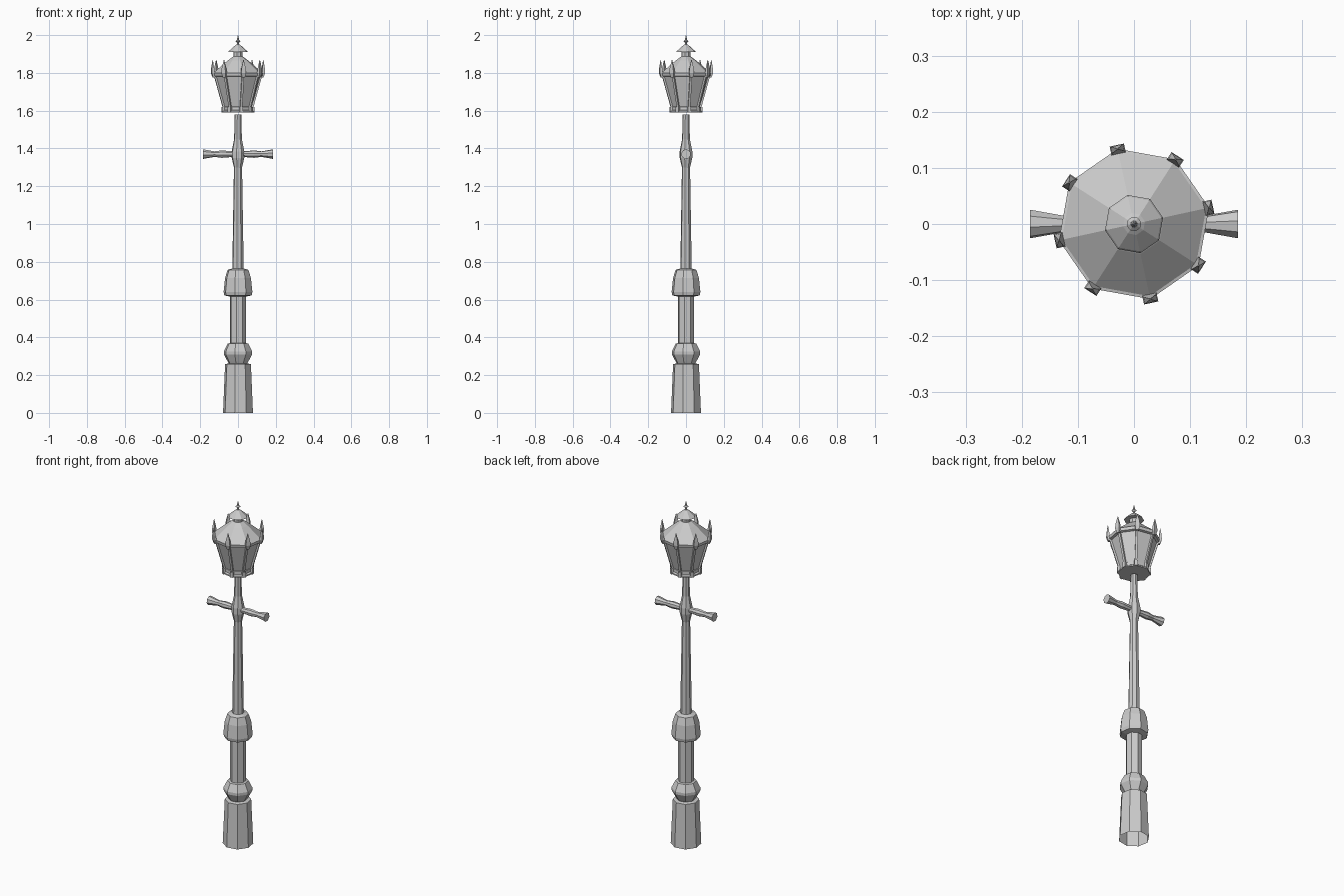
import bpy, bmesh, math
from mathutils import Matrix, Vector

cube = bpy.data.objects.get("Cube")
if cube:
    bpy.data.objects.remove(cube)

grey = bpy.data.materials.new("light grey metal")
grey.use_nodes = True
colour = (0.6, 0.6, 0.6, 1)
grey.diffuse_color = colour
grey.node_tree.nodes["Principled BSDF"].inputs["Base Color"].default_value = colour

POLE_TURN = math.radians(-12.3)
LAMP_TURN = math.radians(12.3)
SIDES = 8


def finish(name, bm):
    bmesh.ops.recalc_face_normals(bm, faces=bm.faces)
    mesh = bpy.data.meshes.new(name)
    bm.to_mesh(mesh)
    bm.free()
    mesh.materials.append(grey)
    obj = bpy.data.objects.new(name, mesh)
    bpy.context.collection.objects.link(obj)
    return obj


def lathe(name, profile, turn, matrix=Matrix(), bottom=True, top=True):
    """Eight-sided flat-faced turning from (radius, height) pairs."""
    bm = bmesh.new()
    rings = []
    for r, z in profile:
        ring = []
        for i in range(SIDES):
            a = turn + i * math.tau / SIDES
            ring.append(bm.verts.new(matrix @ Vector((r * math.cos(a), r * math.sin(a), z))))
        rings.append(ring)
    for low, high in zip(rings, rings[1:]):
        for i in range(SIDES):
            j = (i + 1) % SIDES
            bm.faces.new((low[i], low[j], high[j], high[i]))
    if bottom:
        bm.faces.new(rings[0])
    if top:
        bm.faces.new(rings[-1])
    return finish(name, bm)


def corner_bars(name, sections):
    """A bar at each lantern corner; sections are (radius, height, half width, half depth)."""
    bm = bmesh.new()
    for k in range(SIDES):
        spin = Matrix.Rotation(LAMP_TURN + k * math.tau / SIDES, 4, 'Z')
        rings = [[bm.verts.new(spin @ Vector((r + sx * d, sy * w, z)))
                  for sx, sy in ((-1, -1), (1, -1), (1, 1), (-1, 1))]
                 for r, z, w, d in sections]
        for low, high in zip(rings, rings[1:]):
            for i in range(4):
                j = (i + 1) % 4
                bm.faces.new((low[i], low[j], high[j], high[i]))
        bm.faces.new(rings[0])
        bm.faces.new(rings[-1])
    return finish(name, bm)


# Post
lathe("base", [(.081, 0), (.07, .258), (.05, .262)], POLE_TURN, bottom=False, top=False)
lathe("lower_collar", [(.05, .262), (.056, .272), (.077, .31), (.077, .325), (.056, .367), (.04, .37)], POLE_TURN)
lathe("lower_shaft", [(.043, .36), (.043, .63)], POLE_TURN)
lathe("upper_collar", [(.04, .615), (.074, .622), (.078, .64), (.07, .715), (.056, .757), (.03, .765)], POLE_TURN)
lathe("upper_shaft", [(.031, .755), (.022, 1.3), (.034, 1.35), (.034, 1.385),
                      (.021, 1.45), (.018, 1.58)], POLE_TURN)

# Ladder arms, flared at the ends
arm = [(.016, 0), (.016, .035), (.02, .085), (.015, .125), (.026, .185)]
for name, angle in (("left_arm", 90), ("right_arm", -90)):
    place = Matrix.Translation((0, 0, 1.37)) @ Matrix.Rotation(math.radians(angle), 4, 'Y')
    lathe(name, arm, POLE_TURN, place, bottom=False)

# Lantern
lathe("lantern_floor", [(.086, 1.59), (.086, 1.597), (.078, 1.603), (.078, 1.62), (.07, 1.625)], LAMP_TURN)
lathe("lantern_panes", [(.072, 1.61), (.123, 1.79)], LAMP_TURN)
lathe("lantern_rim", [(.122, 1.78), (.134, 1.783), (.137, 1.8), (.125, 1.803)], LAMP_TURN)
lathe("roof", [(.132, 1.801), (.055, 1.866), (.027, 1.886)], LAMP_TURN)
lathe("chimney", [(.025, 1.88), (.025, 1.915)], POLE_TURN)
lathe("chimney_cap", [(.053, 1.91), (.05, 1.915), (.02, 1.942), (.008, 1.95)], LAMP_TURN)
lathe("finial", [(.006, 1.945), (.005, 1.96), (.013, 1.968), (.006, 1.974), (.001, 2)], LAMP_TURN)

# Corner ironwork
corner_bars("corner_feet", [(.08, 1.59, .009, .008), (.08, 1.62, .009, .008)])
corner_bars("corner_ribs", [(.075, 1.61, .006, .005), (.126, 1.79, .006, .005)])
corner_bars("corner_spikes", [(.13, 1.775, .008, .006), (.136, 1.8, .013, .008),
                              (.137, 1.825, .011, .006), (.137, 1.868, .001, .001)])
